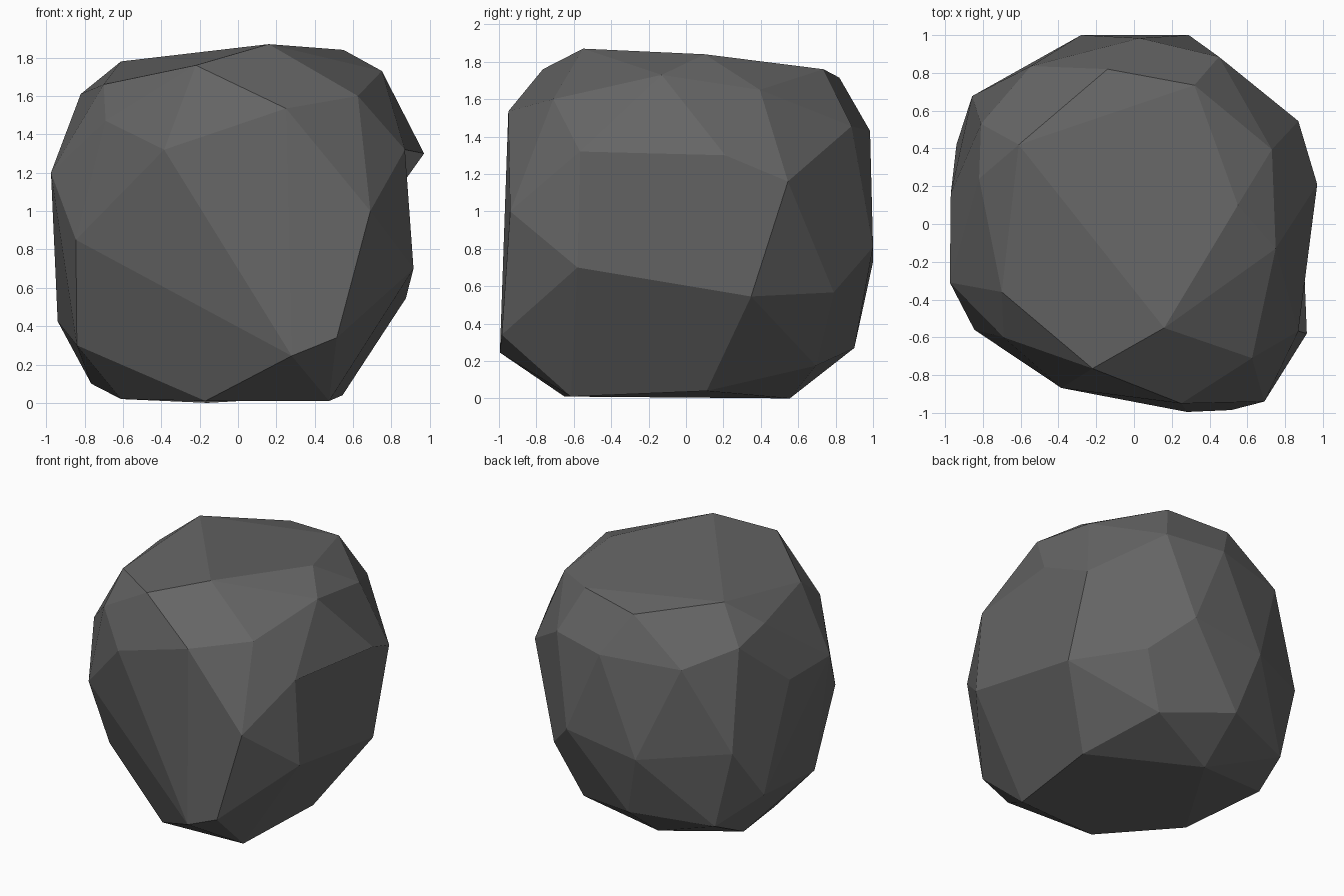
import bpy, bmesh, math
from mathutils import Vector

# Corner points of the faceted boulder, in bands from the ground up
base = [(.475, -.615, .01), (.545, .11, .04), (-.16, .555, 0), (-.61, -.18, .02),
        (-.17, -.65, .01), (-.765, .41, .10)]
lower_belt = [(.515, -.985, .34), (.28, -.995, .245), (-.84, -.32, .30), (-.94, .42, .425),
              (-.72, .685, .23), (-.15, .90, .27), (.36, .695, .175), (.54, .79, .567),
              (.875, .348, .545)]
middle = [(.915, -.58, .70), (.69, -.94, 1.0), (-.845, -.56, .85), (-.975, -.31, 1.2),
          (-.97, .16, 1.195), (-.857, .677, .805), (-.28, 1.0, .73), (.29, 1.0, .81),
          (.87, .545, 1.16)]
shoulder = [(.87, -.567, 1.32), (.25, -.95, 1.535), (-.385, -.868, 1.32), (-.69, -.6, 1.47),
            (-.81, .53, 1.53), (-.546, .836, 1.41), (.03, .984, 1.43), (.45, .885, 1.455),
            (.625, -.71, 1.60)]
crown = [(.16, -.55, 1.87), (.55, .10, 1.84), (.75, -.13, 1.73), (.73, .395, 1.65),
         (.32, .735, 1.76), (-.14, .82, 1.715), (-.61, .42, 1.78), (-.82, .24, 1.61),
         (-.70, -.36, 1.66), (-.22, -.765, 1.76)]
spur_rest, spur_tip = Vector((.89, .21, 1.30)), Vector((.97, .21, 1.30))

# Wrap the points in a skin and merge near-flat triangles into broad facets
bm = bmesh.new()
for p in base + lower_belt + middle + shoulder + crown + [tuple(spur_rest)]:
    bm.verts.new(p)
bmesh.ops.convex_hull(bm, input=bm.verts[:])
bmesh.ops.delete(bm, geom=[v for v in bm.verts if not v.link_faces], context='VERTS')
bmesh.ops.dissolve_limit(bm, angle_limit=math.radians(7), verts=[], edges=bm.edges[:])

# Pull out the small spur on the right side
spur = min(bm.verts, key=lambda v: (v.co - spur_rest).length)
if (spur.co - spur_rest).length < .01:
    spur.co = spur_tip
bmesh.ops.recalc_face_normals(bm, faces=bm.faces[:])

mesh = bpy.data.meshes.new("boulder")
bm.to_mesh(mesh)
bm.free()
boulder = bpy.data.objects.new("boulder", mesh)
bpy.context.collection.objects.link(boulder)

# Dark grey stone
stone = bpy.data.materials.new("dark grey stone")
stone.diffuse_color = (.13, .13, .13, 1)
mesh.materials.append(stone)
